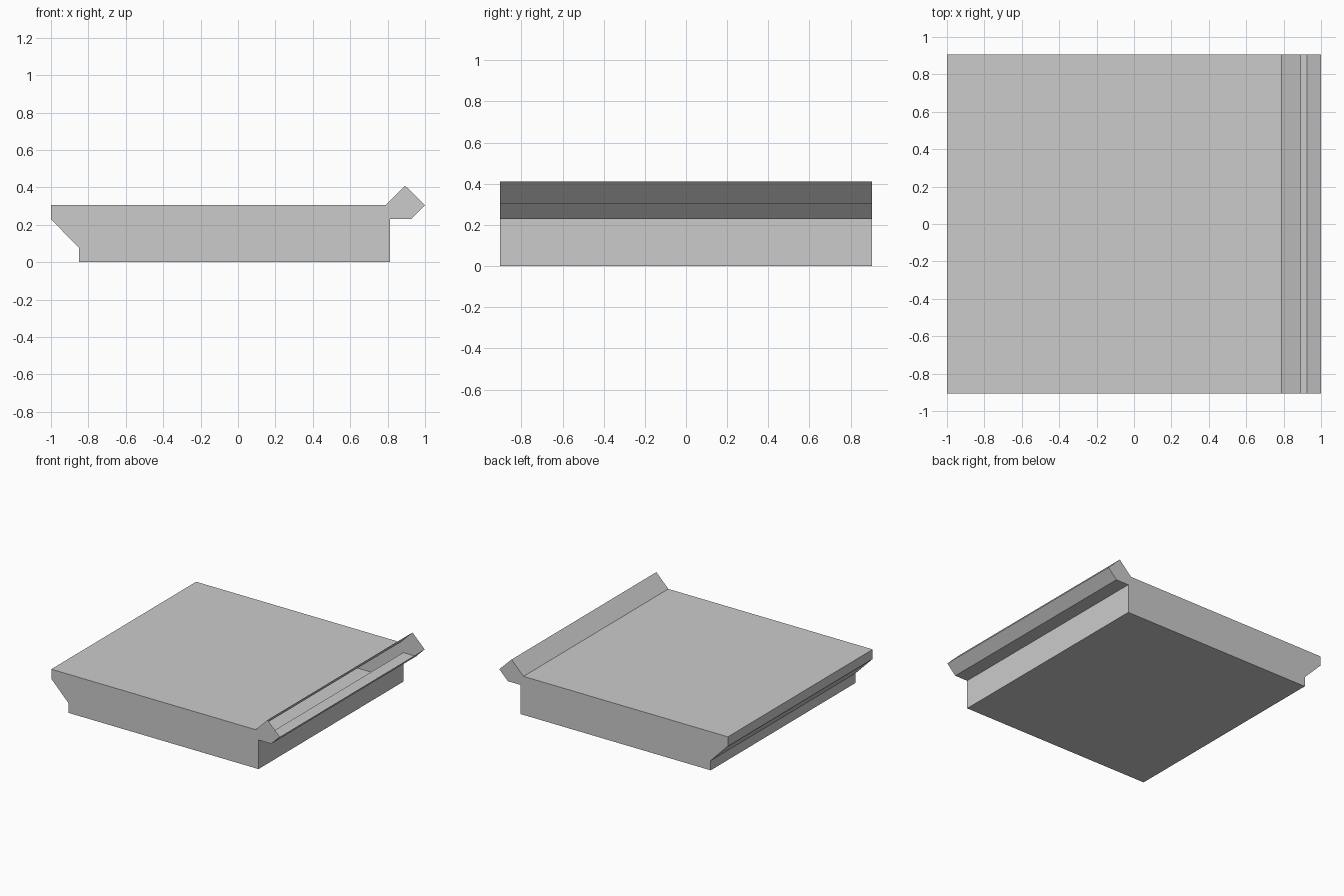
import bpy
import bmesh
from mathutils import Vector

# Remove the default cube only
cube = bpy.data.objects.get("Cube")
if cube:
    bpy.data.objects.remove(cube, do_unlink=True)

HALF_DEPTH = 0.905


def make_material(name, value):
    mat = bpy.data.materials.new(name)
    mat.use_nodes = True
    colour = (value, value, value, 1.0)
    mat.diffuse_color = colour
    mat.node_tree.nodes["Principled BSDF"].inputs["Base Color"].default_value = colour
    return mat


# Cross-section in x and z: slab, chamfered left lip, raised right rail
profile = [
    (-1.0, 0.305), (-1.0, 0.23), (-0.85, 0.077), (-0.85, 0.0),
    (0.813, 0.0), (0.813, 0.23), (0.925, 0.23), (1.0, 0.305),
    (0.893, 0.41), (0.788, 0.305),
]

# Extrude the section from front to back
bm = bmesh.new()
section = bm.faces.new([bm.verts.new((x, -HALF_DEPTH, z)) for x, z in profile])
result = bmesh.ops.extrude_face_region(bm, geom=[section], use_keep_orig=True)
moved = [v for v in result["geom"] if isinstance(v, bmesh.types.BMVert)]
bmesh.ops.translate(bm, verts=moved, vec=Vector((0, 2 * HALF_DEPTH, 0)))
bmesh.ops.recalc_face_normals(bm, faces=bm.faces)

# Leave the rail's outer slope open onto the hollow inside
opening = [f for f in bm.faces if f.normal.x > 0.5 and f.normal.z > 0.5]
bmesh.ops.delete(bm, geom=opening, context="FACES")

mesh = bpy.data.meshes.new("hollow_slab_with_rail")
bm.to_mesh(mesh)
bm.free()
mesh.materials.append(make_material("light grey", 0.6))
slab = bpy.data.objects.new("hollow_slab_with_rail", mesh)
bpy.context.collection.objects.link(slab)
